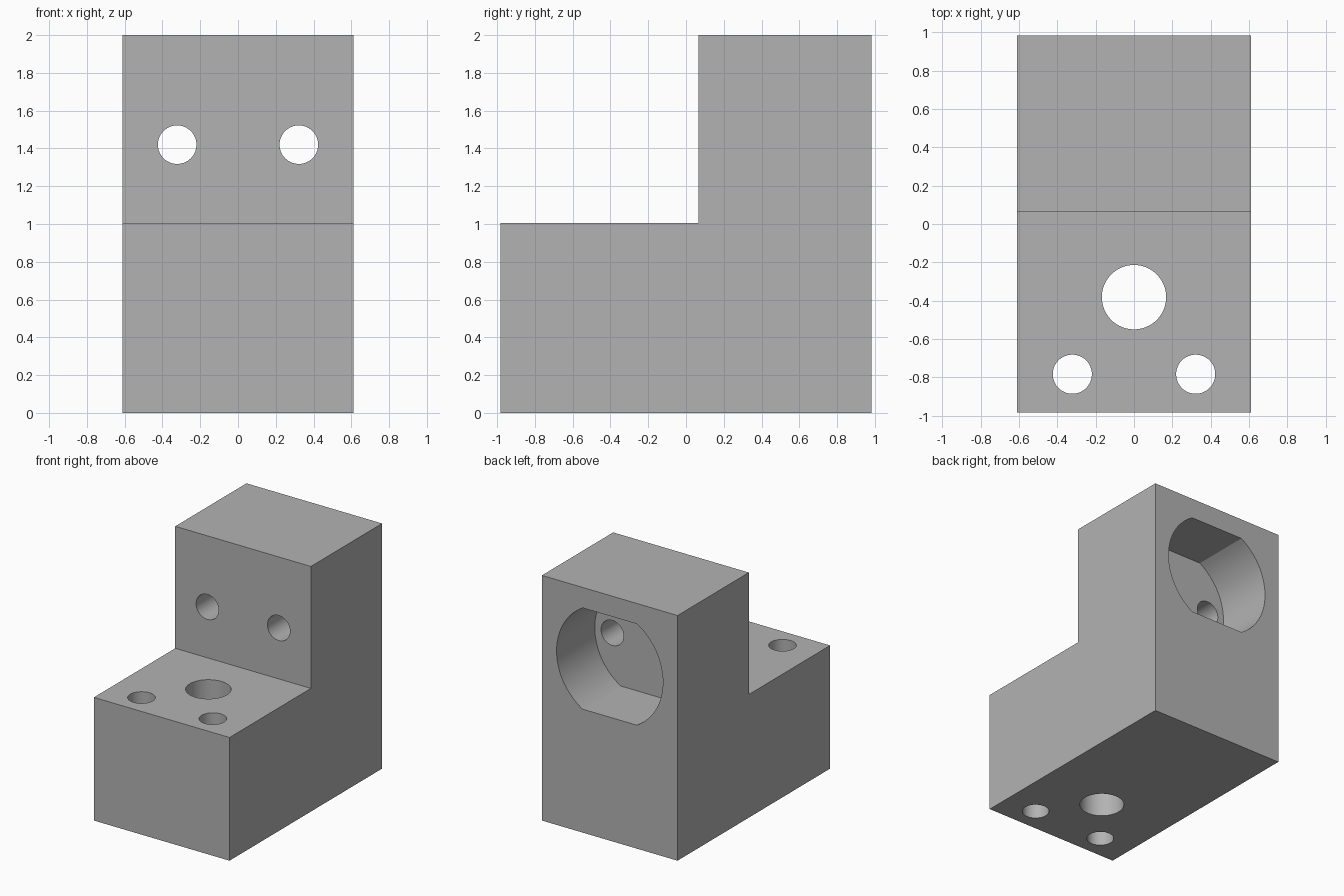
import bpy, bmesh, math
from mathutils import Matrix, Vector

cube = bpy.data.objects.get("Cube")
if cube:
    bpy.data.objects.remove(cube, do_unlink=True)

# Single plain grey
grey = bpy.data.materials.new("plain_grey")
grey.use_nodes = True
colour = (0.45, 0.45, 0.45, 1)
grey.diffuse_color = colour
grey.node_tree.nodes["Principled BSDF"].inputs["Base Color"].default_value = colour


def prism(name, points, sweep):
    """Extrude a closed outline of 3D points along the sweep vector."""
    bm = bmesh.new()
    face = bm.faces.new([bm.verts.new(p) for p in points])
    extruded = bmesh.ops.extrude_face_region(bm, geom=[face])["geom"]
    verts = [g for g in extruded if isinstance(g, bmesh.types.BMVert)]
    bmesh.ops.translate(bm, verts=verts, vec=sweep)
    bmesh.ops.recalc_face_normals(bm, faces=bm.faces)
    mesh = bpy.data.meshes.new(name)
    bm.to_mesh(mesh)
    bm.free()
    mesh.materials.append(grey)
    obj = bpy.data.objects.new(name, mesh)
    bpy.context.collection.objects.link(obj)
    return obj


def circle(radius, start=0, end=2 * math.pi, steps=64):
    return [(radius * math.cos(a), radius * math.sin(a))
            for a in (start + (end - start) * i / steps for i in range(steps))]


# Stepped L-shaped block, swept across its width
W, D, STEP_Y, STEP_Z = 0.612, 0.983, 0.065, 1.005
profile = [(-D, 0), (D, 0), (D, 2), (STEP_Y, 2), (STEP_Y, STEP_Z), (-D, STEP_Z)]
block = prism("stepped_block", [(-W, y, z) for y, z in profile], (2 * W, 0, 0))

cutters = []

# Vertical holes through the low step: one large, two small
for name, x, y, r in (("large_hole", 0, -0.382, 0.168),
                      ("left_step_hole", 0.322, -0.784, 0.102),
                      ("right_step_hole", -0.322, -0.784, 0.102)):
    outline = [(x + u, y + v, -0.1) for u, v in circle(r)]
    cutters.append(prism(name, outline, (0, 0, 1.3)))

# Horizontal holes from the upright's front into the rear pocket
POCKET_Z, POCKET_Y = 1.42, 0.49
for name, x in (("left_wall_hole", 0.322), ("right_wall_hole", -0.322)):
    outline = [(x + u, -0.05, POCKET_Z + v) for u, v in circle(0.102)]
    cutters.append(prism(name, outline, (0, 0.75, 0)))

# Rear pocket: round sides with flat top and bottom
R, FLAT = 0.48, 0.413
a = math.asin(FLAT / R)
outline = []
for middle in (0, math.pi):
    outline += circle(R, middle - a, middle + a, 32)
    outline.append((R * math.cos(middle + a), R * math.sin(middle + a)))
cutters.append(prism("rear_pocket", [(u, POCKET_Y, POCKET_Z + v) for u, v in outline],
                     (0, 0.7, 0)))

# Cut everything out of the block, then discard the cutters
for cutter in cutters:
    cutter.hide_render = True
    mod = block.modifiers.new(cutter.name, "BOOLEAN")
    mod.operation = "DIFFERENCE"
    mod.solver = "EXACT"
    mod.object = cutter

bpy.ops.object.select_all(action="DESELECT")
block.select_set(True)
bpy.context.view_layer.objects.active = block
for cutter in cutters:
    bpy.ops.object.modifier_apply(modifier=cutter.name)
    bpy.data.objects.remove(cutter, do_unlink=True)

# Smooth bores, sharp edges
bpy.ops.object.shade_smooth_by_angle(angle=math.radians(30))
